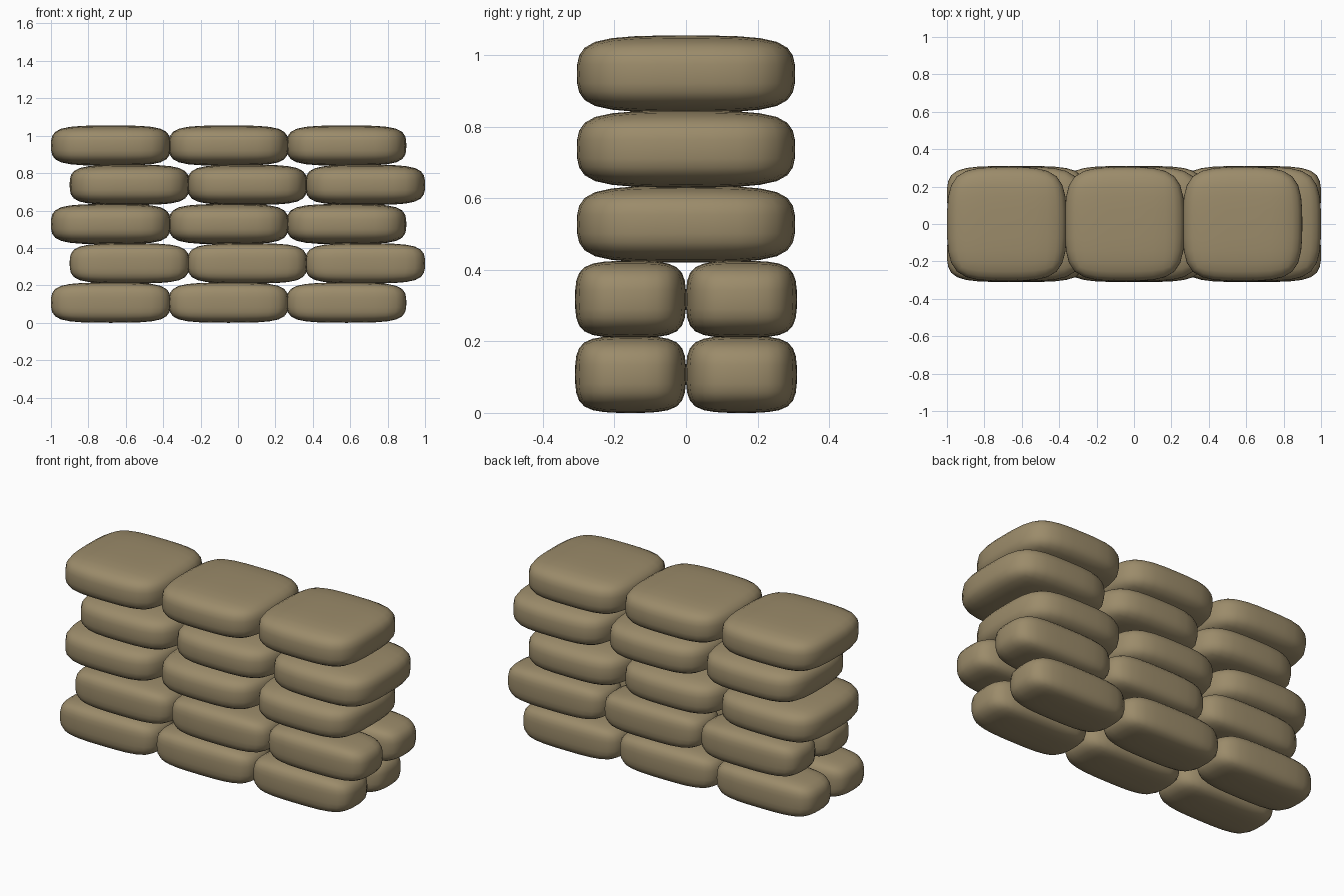
import bpy
import bmesh
from mathutils import Vector

cube = bpy.data.objects.get("Cube")
if cube:
    bpy.data.objects.remove(cube, do_unlink=True)

# Burlap colour
burlap = bpy.data.materials.new("burlap")
burlap.use_nodes = True
colour = (0.33, 0.26, 0.145, 1)
burlap.diffuse_color = colour
burlap.node_tree.nodes["Principled BSDF"].inputs["Base Color"].default_value = colour


def bag_mesh(name, size):
    """Box split once each way, so subdivision rounds it into a filled bag."""
    bm = bmesh.new()
    bmesh.ops.create_cube(bm, size=1)
    bmesh.ops.subdivide_edges(bm, edges=bm.edges[:], cuts=1, use_grid_fill=True)
    bmesh.ops.scale(bm, vec=Vector(size), verts=bm.verts[:])
    for face in bm.faces:
        face.smooth = True
    mesh = bpy.data.meshes.new(name)
    bm.to_mesh(mesh)
    bm.free()
    mesh.materials.append(burlap)
    return mesh


def add_bag(name, mesh, location):
    bag = bpy.data.objects.new(name, mesh)
    bag.location = location
    bpy.context.collection.objects.link(bag)
    subsurf = bag.modifiers.new("rounding", "SUBSURF")
    subsurf.levels = subsurf.render_levels = 2


height, length, depth = 0.215, 0.64, 0.61
row_step, bag_step, stagger = 0.21, 0.63, 0.05
narrow = bag_mesh("narrow_sandbag", (length, 0.31, height))
wide = bag_mesh("wide_sandbag", (length, depth, height))

# Five staggered rows: two double rows of narrow bags under three of wide bags
for row in range(5):
    z = height / 2 + row * row_step
    shift = stagger if row % 2 else -stagger
    for column in range(3):
        x = (column - 1) * bag_step + shift
        label = f"row_{row + 1}_bag_{column + 1}"
        if row < 2:
            add_bag("front_" + label, narrow, (x, -0.155, z))
            add_bag("back_" + label, narrow, (x, 0.155, z))
        else:
            add_bag("wide_" + label, wide, (x, 0, z))
